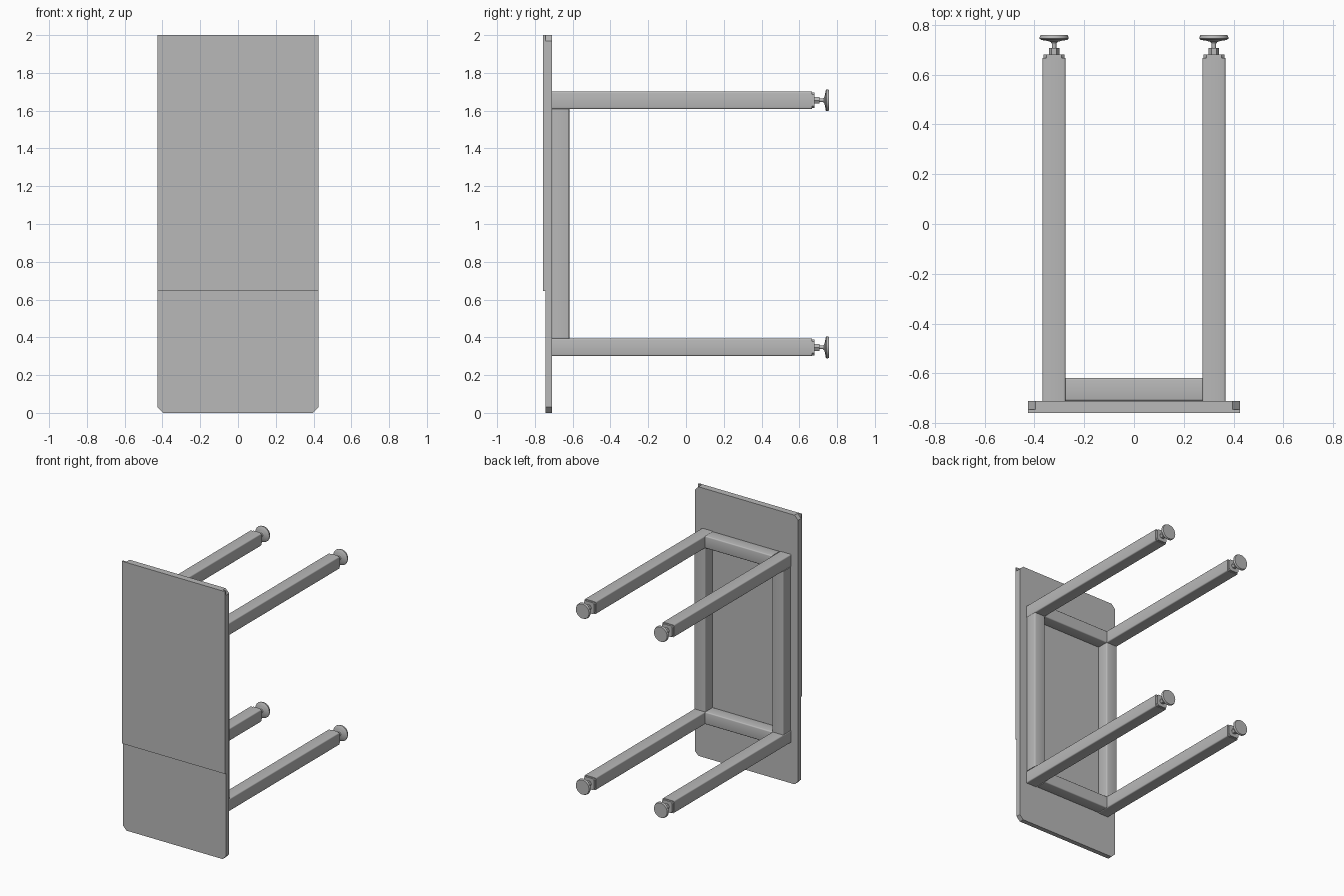
import bpy, bmesh, math
from mathutils import Matrix, Vector

cube = bpy.data.objects.get("Cube")
if cube:
    bpy.data.objects.remove(cube, do_unlink=True)

grey = bpy.data.materials.new("plain grey")
grey.use_nodes = True
grey.diffuse_color = (0.48, 0.48, 0.48, 1)
grey.node_tree.nodes["Principled BSDF"].inputs["Base Color"].default_value = grey.diffuse_color


def finish(name, bm, smooth=False):
    bmesh.ops.recalc_face_normals(bm, faces=bm.faces)
    mesh = bpy.data.meshes.new(name)
    bm.to_mesh(mesh)
    bm.free()
    mesh.materials.append(grey)
    obj = bpy.data.objects.new(name, mesh)
    bpy.context.collection.objects.link(obj)
    if smooth:
        bpy.ops.object.select_all(action='DESELECT')
        obj.select_set(True)
        bpy.context.view_layer.objects.active = obj
        bpy.ops.object.shade_smooth_by_angle(angle=math.radians(35))
    return obj


def bar(name, low, high, axis=0, radius=0, segments=3):
    """Box whose edges along one axis are rounded or chamfered."""
    low, high = Vector(low), Vector(high)
    bm = bmesh.new()
    bmesh.ops.create_cube(bm, size=1, matrix=Matrix.Translation((low + high) / 2)
                          @ Matrix.Diagonal((*(high - low), 1)))
    if radius:
        edges = [e for e in bm.edges
                 if abs((e.verts[0].co - e.verts[1].co).normalized()[axis]) > 0.9]
        bmesh.ops.bevel(bm, geom=edges, offset=radius, segments=segments,
                        profile=0.5, affect='EDGES')
    return finish(name, bm, smooth=segments > 1 and radius > 0)


def lathe(name, profile, x, z, steps, smooth=True):
    """Turn (radius, y) points around a line parallel to y."""
    bm = bmesh.new()
    rings = []
    for radius, y in profile:
        rings.append([bm.verts.new((x + radius * math.cos(a * math.tau / steps), y,
                                    z + radius * math.sin(a * math.tau / steps)))
                      for a in range(steps)])
    for r, s in zip(rings, rings[1:]):
        for i in range(steps):
            j = (i + 1) % steps
            bm.faces.new((r[i], r[j], s[j], s[i]))
    bm.faces.new(rings[0])
    bm.faces.new(rings[-1])
    return finish(name, bm, smooth)


# Backing board with cut corners, and the thin square panel on its front
BACK, STEP, FRONT = -0.71, -0.745, -0.758
bar("board", (-0.425, STEP, 0), (0.425, BACK, 2), 1, 0.03, 1)
bar("front_panel", (-0.425, FRONT, 0.645), (0.425, STEP, 2))

# Frame of rounded bars, legs and levelling feet
H, X = 0.046, 0.321
LEVELS = {"lower": 0.347, "upper": 1.655}
foot = [(0.008, 0.712), (0.009, 0.724), (0.014, 0.731), (0.03, 0.736),
        (0.052, 0.739), (0.058, 0.744), (0.058, 0.75), (0.054, 0.758)]

for level, z in LEVELS.items():
    bar(level + "_crossbar", (H - X, BACK, z - H), (X - H, BACK + 2 * H, z + H), 0, 0.008)
    for side, x in (("left", X), ("right", -X)):
        part = f"{level}_{side}_"
        bar(part + "leg", (x - H, BACK, z - H), (x + H, 0.667, z + H), 1, 0.008)
        bar(part + "end_cap", (x - 0.042, 0.667, z - 0.042),
            (x + 0.042, 0.681, z + 0.042), 1, 0.012, 1)
        lathe(part + "nut", [(0.021, 0.681), (0.021, 0.706)], x, z, 6, False)
        lathe(part + "stem", [(0.009, 0.7), (0.009, 0.735)], x, z, 16)
        lathe(part + "foot", foot, x, z, 32)

for side, x in (("left", X), ("right", -X)):
    bar(side + "_upright", (x - H, BACK, LEVELS["lower"] + H),
        (x + H, BACK + 2 * H, LEVELS["upper"] - H), 2, 0.008)
